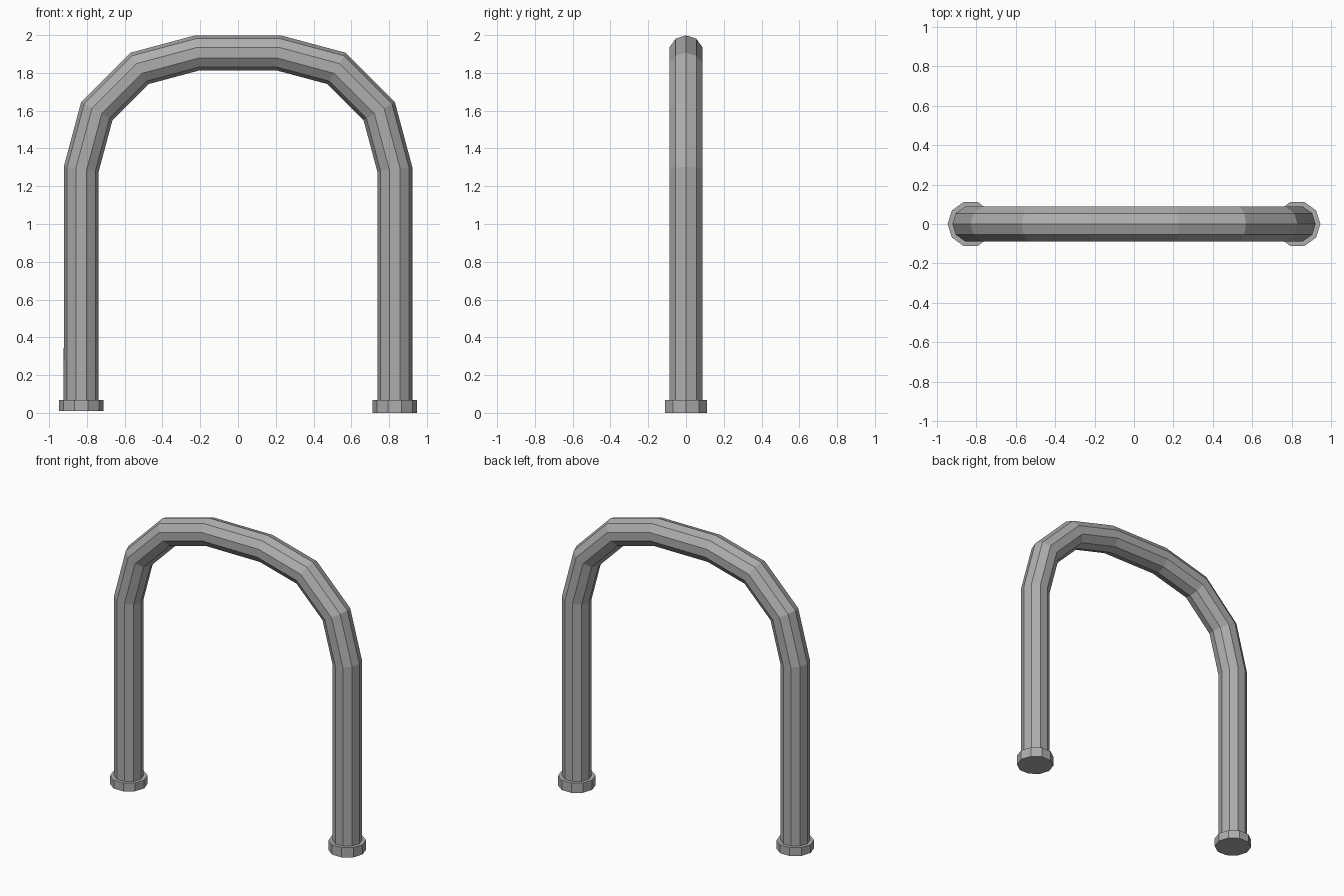
import bpy
import bmesh
from math import cos, sin, pi, radians
from mathutils import Vector

default = bpy.data.objects.get("Cube")
if default:
    bpy.data.objects.remove(default, do_unlink=True)

SIDES = 10
LEG_X = 0.83
TUBE_R = 0.0925
FOOT_R = 0.117
FOOT_TOP = 0.067

steel = bpy.data.materials.new("grey_steel")
steel.use_nodes = True
grey = (0.42, 0.42, 0.42, 1)
steel.diffuse_color = grey
steel.node_tree.nodes["Principled BSDF"].inputs["Base Color"].default_value = grey


def add_object(name, bm):
    bmesh.ops.recalc_face_normals(bm, faces=bm.faces)
    mesh = bpy.data.meshes.new(name)
    bm.to_mesh(mesh)
    bm.free()
    mesh.materials.append(steel)
    obj = bpy.data.objects.new(name, mesh)
    bpy.context.collection.objects.link(obj)
    return obj


def sweep(name, path, radius):
    """Sweep a polygon section along a path in the xz plane with mitred joints."""
    bm = bmesh.new()
    rings = []
    for i, p in enumerate(path):
        before = (p - path[i - 1]).normalized() if i else None
        after = (path[i + 1] - p).normalized() if i + 1 < len(path) else None
        before, after = before or after, after or before
        tangent = (before + after).normalized()
        across = Vector((tangent.z, 0, -tangent.x)) / tangent.dot(before)
        rings.append([
            bm.verts.new(p + across * radius * cos(2 * pi * k / SIDES)
                         + Vector((0, radius * sin(2 * pi * k / SIDES), 0)))
            for k in range(SIDES)])
    for a, b in zip(rings, rings[1:]):
        for k in range(SIDES):
            n = (k + 1) % SIDES
            bm.faces.new((a[k], a[n], b[n], b[k]))
    bm.faces.new(rings[0])
    bm.faces.new(rings[-1])
    return add_object(name, bm)


# Bent tube: straight leg, three bend segments, then mirrored across the top
half = [Vector((LEG_X, 0, 0.02)), Vector((LEG_X, 0, 1.29))]
for angle in (15, 45, 75):
    a = radians(angle)
    half.append(half[-1] + Vector((-sin(a), 0, cos(a))) * 0.319)
path = half + [Vector((-p.x, 0, p.z)) for p in reversed(half)]
sweep("bent_tube", path, TUBE_R)

# Foot collars
for name, x, bottom in (("left_foot", LEG_X, 0.0), ("right_foot", -LEG_X, 0.01)):
    sweep(name, [Vector((x, 0, bottom)), Vector((x, 0, FOOT_TOP))], FOOT_R)
